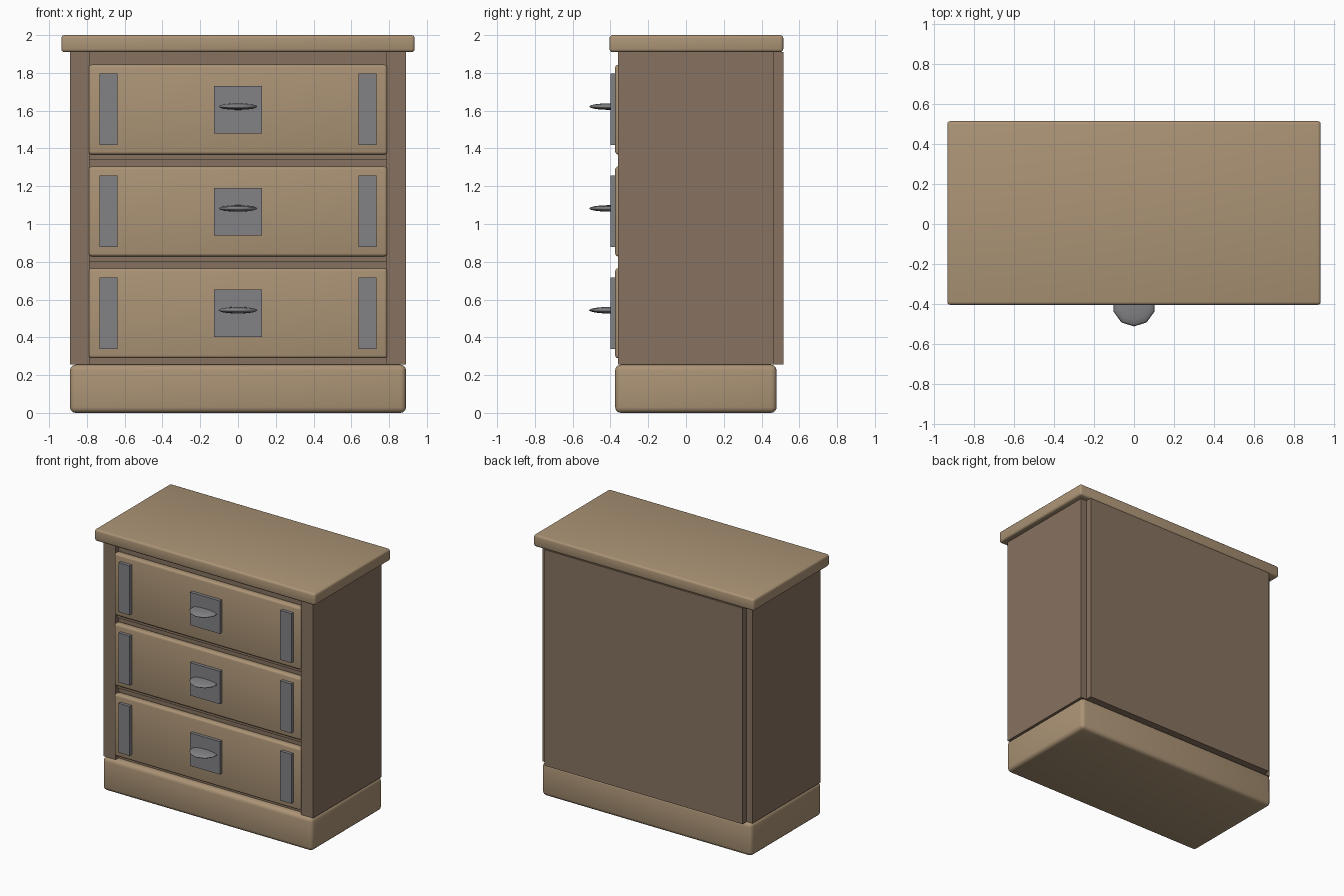
import bpy
import math

cube = bpy.data.objects.get("Cube")
if cube:
    bpy.data.objects.remove(cube, do_unlink=True)


def material(name, colour):
    m = bpy.data.materials.new(name)
    m.use_nodes = True
    m.diffuse_color = (*colour, 1)
    bsdf = m.node_tree.nodes["Principled BSDF"]
    bsdf.inputs["Base Color"].default_value = (*colour, 1)
    bsdf.inputs["Roughness"].default_value = 0.7
    return m


light_wood = material("light wood", (0.41, 0.295, 0.18))
dark_wood = material("dark wood", (0.245, 0.17, 0.115))
iron = material("grey iron", (0.225, 0.225, 0.24))


def box(name, x, y, z, mat, bevel=0):
    """Box from (min, max) ranges, optionally with rounded edges."""
    bpy.ops.mesh.primitive_cube_add(size=1)
    ob = bpy.context.object
    ob.name = name
    ranges = (x, y, z)
    ob.location = [(a + b) / 2 for a, b in ranges]
    ob.scale = [b - a for a, b in ranges]
    bpy.ops.object.transform_apply(location=False, rotation=False, scale=True)
    ob.data.materials.append(mat)
    if bevel:
        mod = ob.modifiers.new("rounded edges", "BEVEL")
        mod.width = bevel
        mod.segments = 3
        bpy.ops.object.modifier_apply(modifier=mod.name)
        bpy.ops.object.shade_smooth_by_angle(angle=math.radians(35))
    return ob


# Plinth and top board
box("plinth", (-0.89, 0.89), (-0.375, 0.48), (0, 0.255), light_wood, 0.03)
box("top_board", (-0.935, 0.935), (-0.405, 0.515), (1.91, 2), light_wood, 0.016)

# Carcass: sides, inner core, back panel
for side, s in (("left", 1), ("right", -1)):
    box(side + "_side", sorted((s * 0.785, s * 0.89)), (-0.36, 0.465),
        (0.255, 1.91), dark_wood)
box("inner_core", (-0.785, 0.785), (-0.325, 0.465), (0.255, 1.91), dark_wood)
box("back_panel", (-0.84, 0.84), (0.465, 0.515), (0.255, 1.91), dark_wood)

# Drawers, each with two straps, a backplate and a shell pull
for i, level in enumerate(("bottom", "middle", "top")):
    z = 0.5275 + 0.539 * i
    box(level + "_drawer", (-0.79, 0.79), (-0.375, -0.32),
        (z - 0.238, z + 0.238), light_wood, 0.016)
    if level != "top":
        box(level + "_rail", (-0.785, 0.785), (-0.345, -0.32),
            (z + 0.273, z + 0.32), dark_wood)
    for side, s in (("left", 1), ("right", -1)):
        box(f"{level}_{side}_strap", sorted((s * 0.638, s * 0.732)),
            (-0.4, -0.37), (z - 0.188, z + 0.19), iron)
    box(level + "_backplate", (-0.126, 0.126), (-0.4, -0.37),
        (z - 0.127, z + 0.125), iron)
    bpy.ops.mesh.primitive_uv_sphere_add(segments=10, ring_count=8, radius=0.108,
                                         location=(0, -0.405, z + 0.016))
    pull = bpy.context.object
    pull.name = level + "_pull"
    pull.scale = (1, 1, 0.16)
    bpy.ops.object.transform_apply(location=False, rotation=False, scale=True)
    pull.data.materials.append(iron)
    bpy.ops.object.shade_smooth()
